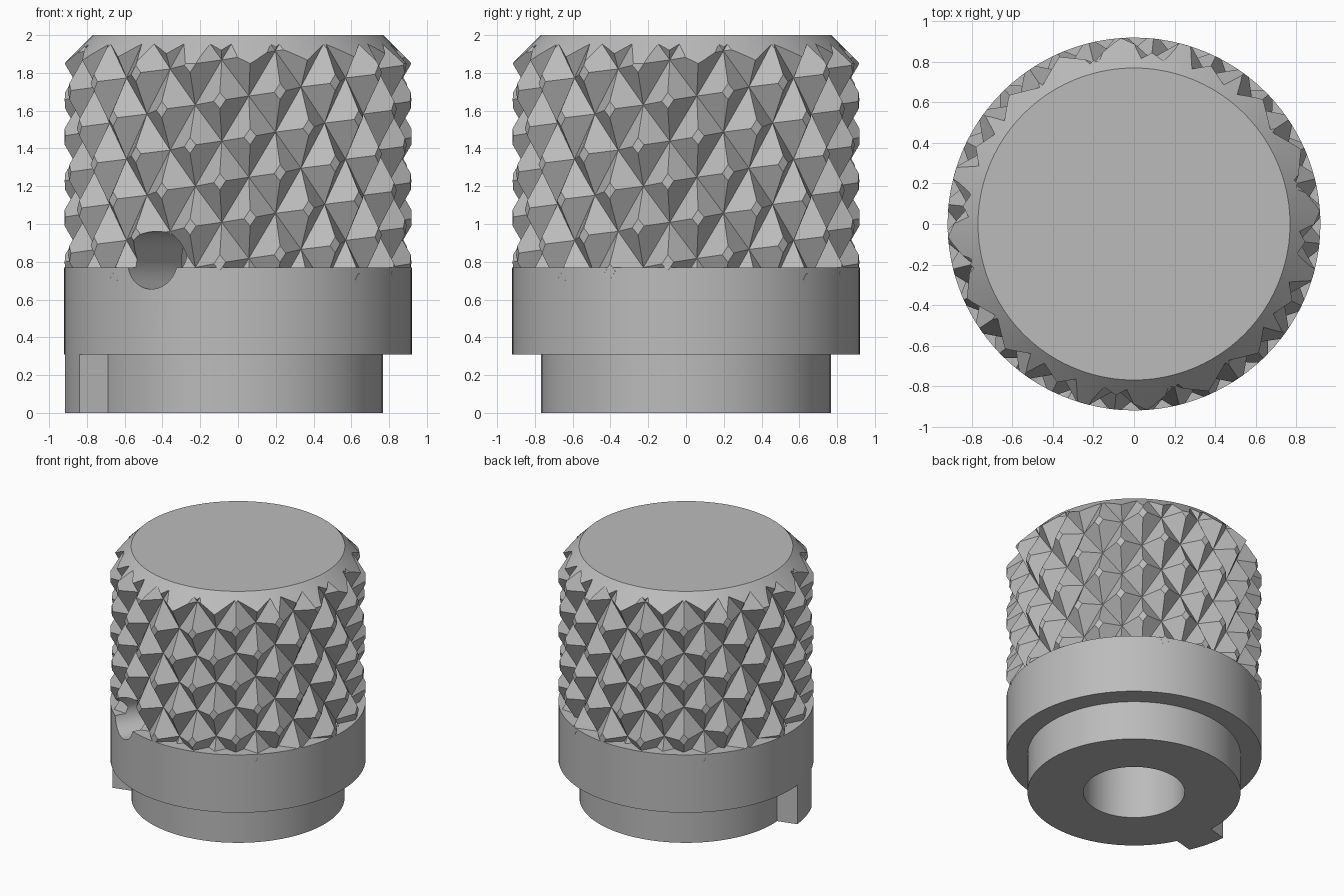
import bpy, bmesh
from math import sin, cos, pi, radians
from mathutils import Matrix, Vector

if "Cube" in bpy.data.objects:
    bpy.data.objects.remove(bpy.data.objects["Cube"])

grey = bpy.data.materials.new("satin_grey")
grey.use_nodes = True
grey.diffuse_color = (0.5, 0.5, 0.5, 1)
grey.node_tree.nodes["Principled BSDF"].inputs["Base Color"].default_value = (0.5, 0.5, 0.5, 1)


def polar(r, a, z):
    return Vector((r * cos(a), r * sin(a), z))


def finish(bm, name):
    bmesh.ops.recalc_face_normals(bm, faces=bm.faces)
    mesh = bpy.data.meshes.new(name)
    bm.to_mesh(mesh)
    bm.free()
    mesh.materials.append(grey)
    obj = bpy.data.objects.new(name, mesh)
    bpy.context.collection.objects.link(obj)
    return obj


def lathe(name, profile, segments=96):
    """Solid of revolution from (radius, height) points, capped at both ends."""
    bm = bmesh.new()
    rings = [[bm.verts.new(polar(r, 2 * pi * i / segments, z)) for i in range(segments)]
             for r, z in profile]
    for low, high in zip(rings, rings[1:]):
        for i in range(segments):
            j = (i + 1) % segments
            bm.faces.new((low[i], low[j], high[j], high[i]))
    bm.faces.new(rings[0])
    bm.faces.new(rings[-1])
    return finish(bm, name)


def boolean(obj, tool, operation):
    mod = obj.modifiers.new(operation.lower(), 'BOOLEAN')
    mod.operation = operation
    mod.solver = 'EXACT'
    mod.object = tool
    bpy.context.view_layer.update()
    result = bpy.data.meshes.new_from_object(obj.evaluated_get(bpy.context.evaluated_depsgraph_get()))
    obj.modifiers.clear()
    obj.data = result


def knurl(name, starts, root, tip, step, tilt_rows, phase, z0, bottom, top):
    """Cylinder covered with truncated diamond pyramids on a slightly tilted lattice."""
    bm = bmesh.new()
    columns = 2 * starts
    tilt = 2 * step * tilt_rows / columns
    nodes = {}

    def place(r, a, b):
        return polar(r, phase + 2 * pi * a / columns, z0 + b * step + a * tilt)

    def node(a, b):
        if a >= columns:
            a, b = a - columns, b + 2 * tilt_rows
        elif a < 0:
            a, b = a + columns, b - 2 * tilt_rows
        if (a, b) not in nodes:
            nodes[a, b] = bm.verts.new(place(root, a, b))
        return nodes[a, b]

    around = ((1, 0), (0, 1), (-1, 0), (0, -1))
    for a in range(columns):
        for b in range(-14, 9):
            if (a + b) % 2 == 0:
                continue
            outer = [node(a + i, b + j) for i, j in around]
            inner = [bm.verts.new(place(tip, a + i * 0.2, b + j * 0.2)) for i, j in around]
            bm.faces.new(inner)
            for k in range(4):
                n = (k + 1) % 4
                bm.faces.new((outer[k], outer[n], inner[n], inner[k]))
    for z, side in ((bottom, -1), (top, 1)):
        bmesh.ops.bisect_plane(bm, geom=bm.verts[:] + bm.edges[:] + bm.faces[:],
                               plane_co=(0, 0, z), plane_no=(0, 0, side), clear_outer=True)
    bmesh.ops.holes_fill(bm, edges=[e for e in bm.edges if e.is_boundary], sides=0)
    return finish(bm, name)


# Stem and collar
collar = lathe("stem_and_collar", [(0.768, 0), (0.768, 0.31), (0.92, 0.31), (0.92, 0.77)])

# Knurled grip trimmed by a chamfered envelope
grip = knurl("knurled_grip", 18, 0.82, 0.92, 0.215, 2, radians(254), 1.63, 0.6, 2.1)
envelope = lathe("grip_envelope", [(0.95, 0.7), (0.95, 1.82), (0.77, 2)])
boolean(grip, envelope, 'INTERSECT')

# Shaft bore and radial set screw hole
bore = lathe("bore_cutter", [(0.365, -0.1), (0.365, 1.4)])
screw = lathe("screw_cutter", [(0.153, 0.1), (0.153, 1.2)], 48)
screw.data.transform(Matrix.Translation((0, 0, 0.808)) @ Matrix.Rotation(radians(240), 4, 'Z')
                     @ Matrix.Rotation(pi / 2, 4, 'Y'))
for part in (collar, grip):
    for cutter in (bore, screw):
        boolean(part, cutter, 'DIFFERENCE')
for helper in (envelope, bore, screw):
    bpy.data.objects.remove(helper)

# Locating key on the stem
bm = bmesh.new()
half = 0.149
outline = [(0.7, -half)] + [(0.92 * cos(radians(t)), 0.92 * sin(radians(t)))
                            for t in (-9.3, -4.6, 0, 4.6, 9.3)] + [(0.7, half)]
face = bm.faces.new([bm.verts.new((x, y, 0)) for x, y in outline])
lifted = bmesh.ops.extrude_face_region(bm, geom=[face])["geom"]
bmesh.ops.translate(bm, vec=(0, 0, 0.312), verts=[v for v in lifted if isinstance(v, bmesh.types.BMVert)])
bmesh.ops.rotate(bm, verts=bm.verts, matrix=Matrix.Rotation(radians(195), 3, 'Z'))
key = finish(bm, "locating_key")

# Smooth the round walls, keep facets and rims crisp
for obj in (collar, grip, key):
    bpy.ops.object.select_all(action='DESELECT')
    obj.select_set(True)
    bpy.context.view_layer.objects.active = obj
    bpy.ops.object.shade_smooth_by_angle(angle=radians(15))
